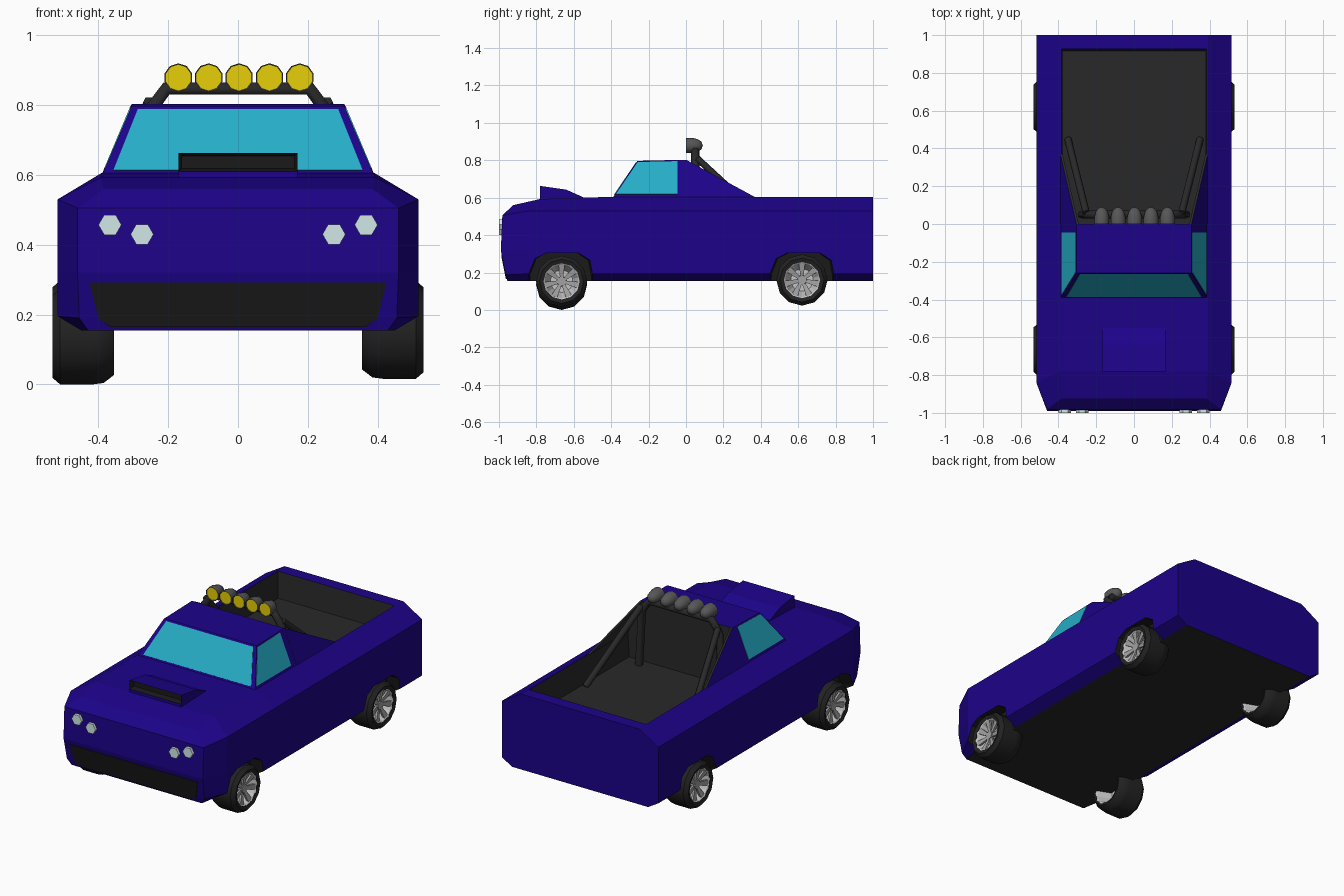
import bpy, bmesh, math
from mathutils import Vector, Matrix

if "Cube" in bpy.data.objects:
    bpy.data.objects.remove(bpy.data.objects["Cube"])


def mat(name, r, g, b):
    m = bpy.data.materials.new(name)
    m.diffuse_color = (r, g, b, 1)
    m.use_nodes = True
    m.node_tree.nodes["Principled BSDF"].inputs["Base Color"].default_value = m.diffuse_color
    return m


PAINT = mat("purple paint", 0.012, 0.0008, 0.25)
DARK = mat("dark liner", 0.022, 0.022, 0.022)
BLACK = mat("black trim", 0.01, 0.01, 0.01)
RUBBER = mat("tyre rubber", 0.016, 0.016, 0.016)
GLASS = mat("cyan glass", 0.019, 0.42, 0.58)
YELLOW = mat("yellow lens", 0.8, 0.62, 0.002)
LENS = mat("headlight lens", 0.64, 0.8, 0.8)
SILVER = mat("silver rim", 0.55, 0.55, 0.55)
GREY = mat("grey spokes", 0.36, 0.36, 0.36)
HOUSING = mat("lamp housing", 0.095, 0.095, 0.095)


def finish(name, bm, mats, rule=None, solid=True):
    """Turn a bmesh into an object; rule(face) gives the material index."""
    bmesh.ops.remove_doubles(bm, verts=bm.verts, dist=1e-5)
    bmesh.ops.recalc_face_normals(bm, faces=bm.faces)
    bm.normal_update()
    if rule:
        for f in bm.faces:
            f.material_index = rule(f)
    me = bpy.data.meshes.new(name)
    bm.to_mesh(me)
    bm.free()
    for m in mats:
        me.materials.append(m)
    ob = bpy.data.objects.new(name, me)
    bpy.context.collection.objects.link(ob)
    return ob


def smooth(ob, degrees):
    bpy.ops.object.select_all(action="DESELECT")
    ob.select_set(True)
    bpy.context.view_layer.objects.active = ob
    bpy.ops.object.shade_smooth_by_angle(angle=math.radians(degrees))


def prism(name, a, b, mats, rule=None):
    """Solid between two matching outlines."""
    bm = bmesh.new()
    va, vb = [bm.verts.new(p) for p in a], [bm.verts.new(p) for p in b]
    bm.faces.new(va)
    bm.faces.new(vb)
    for i in range(len(a)):
        j = (i + 1) % len(a)
        bm.faces.new((va[i], va[j], vb[j], vb[i]))
    return finish(name, bm, mats, rule)


def plate(name, pts, out, m, thick):
    """Thin panel lying on a surface, facing the direction out."""
    p = [Vector(q) for q in pts]
    n = (p[1] - p[0]).cross(p[2] - p[0]).normalized()
    if n.dot(Vector(out)) < 0:
        n = -n
    return prism(name, [q - n * 0.003 for q in p], [q + n * thick for q in p], [m])


def lathe(name, profile, sides, loc, axis, mats, flip=1, rule=None):
    """Revolve (offset, radius) points round the x or y axis."""
    bm = bmesh.new()
    rings = []
    for o, r in profile:
        ring = []
        for k in range(sides):
            t = 2 * math.pi * k / sides
            u, v = r * math.sin(t), -r * math.cos(t)
            p = (o * flip, u, v) if axis == "x" else (u, o * flip, v)
            ring.append(bm.verts.new(Vector(p) + Vector(loc)))
        rings.append(ring)
    for a, b in zip(rings, rings[1:]):
        for k in range(sides):
            j = (k + 1) % sides
            bm.faces.new((a[k], a[j], b[j], b[k]))
    return finish(name, bm, mats, rule)


def tube(name, pts, r, m):
    cu = bpy.data.curves.new(name, "CURVE")
    cu.dimensions = "3D"
    cu.bevel_depth, cu.bevel_resolution, cu.use_fill_caps = r, 1, True
    sp = cu.splines.new("POLY")
    sp.points.add(len(pts) - 1)
    for q, p in zip(sp.points, pts):
        q.co = (*p, 1)
    cu.materials.append(m)
    bpy.context.collection.objects.link(bpy.data.objects.new(name, cu))


# Body shell: half cross-sections lofted from nose to tail
def section(y, top_y, top_z):
    return [(0.45, y, 0.155), (0.517, y, 0.195), (0.517, y, 0.32),
            (0.517, y, 0.53), (0.392, top_y, top_z)]


halves = [[(0.43, -0.955, 0.155), (0.455, -0.965, 0.19), (0.46, -0.99, 0.32),
           (0.46, -0.982, 0.505), (0.385, -0.925, 0.56)],
          section(-0.84, -0.78, 0.593), section(-0.39, -0.39, 0.605),
          section(0.37, 0.37, 0.605), section(1.0, 1.0, 0.605)]
bm = bmesh.new()
R = [[bm.verts.new(p) for p in h] for h in halves]
L = [[bm.verts.new((-p[0], p[1], p[2])) for p in h] for h in halves]
for i in range(len(R) - 1):
    for k in range(4):
        for S in (R, L):
            bm.faces.new((S[i][k], S[i + 1][k], S[i + 1][k + 1], S[i][k + 1]))
    for k in (0, 4):
        bm.faces.new((R[i][k], R[i + 1][k], L[i + 1][k], L[i][k]))
for i in (0, len(R) - 1):
    for k in range(4):
        bm.faces.new((R[i][k], R[i][k + 1], L[i][k + 1], L[i][k]))
SLOTS = [PAINT, DARK, BLACK]
body = finish("body", bm, SLOTS, lambda f: int(f.normal.z < -0.95))


def cut(cutter):
    mod = body.modifiers.new("cut", "BOOLEAN")
    mod.operation, mod.solver, mod.object = "DIFFERENCE", "EXACT", cutter
    bpy.context.view_layer.objects.active = body
    bpy.ops.object.modifier_apply(modifier="cut")
    bpy.data.objects.remove(cutter)


# Load bed and wheel arches cut from the body
bed = [(-1, 0), (1, 0), (1, 0.93), (-1, 0.93)]
cut(prism("bed_cutter", [(x * 0.375, min(y, 0.915), 0.45) for x, y in bed],
          [(x * 0.388, y, 0.65) for x, y in bed], SLOTS, lambda f: 1))
arch = [(-0.185, 0.1), (-0.182, 0.19), (-0.145, 0.275), (-0.08, 0.305),
        (0.1, 0.305), (0.165, 0.265), (0.182, 0.18), (0.185, 0.1)]
for y in (-0.67, 0.62):
    for s in (-1, 1):
        cut(prism("arch_cutter", [(s * 0.44, y + a * 0.9, z) for a, z in arch],
                  [(s * 0.6, y + a, z) for a, z in arch], SLOTS, lambda f: 2))

# Cab with dark back wall, and sloping side buttresses lined dark inside
prism("cab", [(-0.388, -0.39, 0.603), (0.388, -0.39, 0.603), (0.388, 0, 0.603), (-0.388, 0, 0.603)],
      [(-0.305, -0.26, 0.797), (0.305, -0.26, 0.797), (0.305, 0, 0.803), (-0.305, 0, 0.803)],
      [PAINT, DARK], lambda f: int(f.normal.y > 0.9))
for s in (-1, 1):
    tri = [(0.39, 0, 0.603), (0.305, 0, 0.803), (0.39, 0.37, 0.603)]
    prism("cab_buttress", [(s * x, y, z) for x, y, z in tri],
          [(s * (x - 0.012), y, z) for x, y, z in tri],
          [PAINT, DARK], lambda f, s=s: int(f.normal.x * s < 0.5))

# Windows
plate("windshield", [(-0.357, -0.383, 0.613), (0.357, -0.383, 0.613),
                     (0.287, -0.266, 0.788), (-0.287, -0.266, 0.788)], (0, -1, 0), GLASS, 0.003)
for s in (-1, 1):
    win = [(-0.375, 0.618), (-0.045, 0.618), (-0.045, 0.795), (-0.258, 0.79)]
    plate("side_window", [(s * (0.388 - 0.083 * (z - 0.603) / 0.197), y, z) for y, z in win],
          (s, 0, 0), GLASS, 0.002)

# Hood scoop with recessed black mouth above a painted lip
side = [(-0.78, 0.58), (-0.78, 0.61), (-0.78, 0.663), (-0.64, 0.643), (-0.55, 0.603), (-0.55, 0.58)]
scoop = prism("hood_scoop", [(-0.17, y, z) for y, z in side], [(0.17, y, z) for y, z in side],
              [PAINT, BLACK])
bm = bmesh.new()
bm.from_mesh(scoop.data)
mouth = max((f for f in bm.faces if f.normal.y < -0.9), key=lambda f: f.calc_center_median().z)
mouth.material_index = 1
bmesh.ops.inset_region(bm, faces=[mouth], thickness=0.012, depth=0)
bmesh.ops.translate(bm, verts=mouth.verts, vec=(0, 0.03, 0))
bm.to_mesh(scoop.data)
bm.free()

# Grille on the sloping lower nose
half = [(0.425, 0.292), (0.40, 0.19), (0.365, 0.165)]
grille = half + [(-x, z) for x, z in reversed(half)]
plate("grille", [(x, -0.99 + (0.32 - z) * 0.2, z) for x, z in grille], (0, -1, 0), BLACK, 0.004)

# Headlights
for s in (-1, 1):
    for x, z in ((0.367, 0.457), (0.275, 0.43)):
        pts = [(s * x + 0.033 * math.cos(k * math.pi / 3), z + 0.033 * math.sin(k * math.pi / 3))
               for k in range(6)]
        prism("headlight", [(a, -1.0, b) for a, b in pts], [(a, -0.97, b) for a, b in pts], [LENS])

# Roll bar, braces and roof lamps
tube("roll_bar", [(-0.275, 0.05, 0.45), (-0.255, 0.05, 0.78), (-0.205, 0.05, 0.848),
                  (0.205, 0.05, 0.848), (0.255, 0.05, 0.78), (0.275, 0.05, 0.45)], 0.022, DARK)
for s in (-1, 1):
    tube("roll_bar_brace", [(s * 0.253, 0.06, 0.81), (s * 0.35, 0.45, 0.45)], 0.019, DARK)
for i in range(-2, 3):
    lamp = lathe("roof_lamp", [(0.003, 0), (0.003, 0.038), (0, 0.041), (0.035, 0.041),
                               (0.065, 0.033), (0.083, 0.02), (0.09, 0)],
                 10, (i * 0.087 + 0.003, 0, 0.879), "y", [HOUSING, YELLOW],
                 rule=lambda f: int(f.normal.y < -0.95))
    smooth(lamp, 42)

# Wheels: open tyre ring, rim dished from both sides, hub and spokes
for s, y, z in ((-1, -0.665, 0.137), (1, -0.665, 0.153), (-1, 0.62, 0.16), (1, 0.62, 0.16)):
    c = (s * 0.445, y, z)
    tyre = lathe("tyre", [(-0.088, 0.098), (-0.09, 0.11), (-0.06, 0.133), (-0.03, 0.137),
                          (0.065, 0.137), (0.087, 0.118), (0.08, 0.097), (0.0, 0.097),
                          (-0.088, 0.098)], 12, c, "x", [RUBBER], s)
    smooth(tyre, 35)
    lathe("rim", [(0.08, 0.099), (0.074, 0.091), (0.01, 0.06), (0.01, 0), (0.0, 0), (0.0, 0.06),
                  (-0.08, 0.09), (-0.088, 0.1), (0.08, 0.099)], 14, c, "x", [SILVER], s)
    lathe("hub", [(0.005, 0.028), (0.065, 0.026), (0.065, 0)], 8, c, "x", [GREY], s)
    bm = bmesh.new()
    for k in range(7):
        new = bmesh.ops.create_cube(bm, size=1)["verts"]
        for v in new:
            outer = v.co.z > 0
            v.co = (s * ((0.068 if outer else 0.052) + v.co.x * 0.012),
                    v.co.y * (0.034 if outer else 0.016), 0.092 if outer else 0.015)
        bmesh.ops.transform(bm, matrix=Matrix.Translation(c) @ Matrix.Rotation(k * math.tau / 7, 4, "X"),
                            verts=new)
    finish("wheel_spokes", bm, [GREY])
